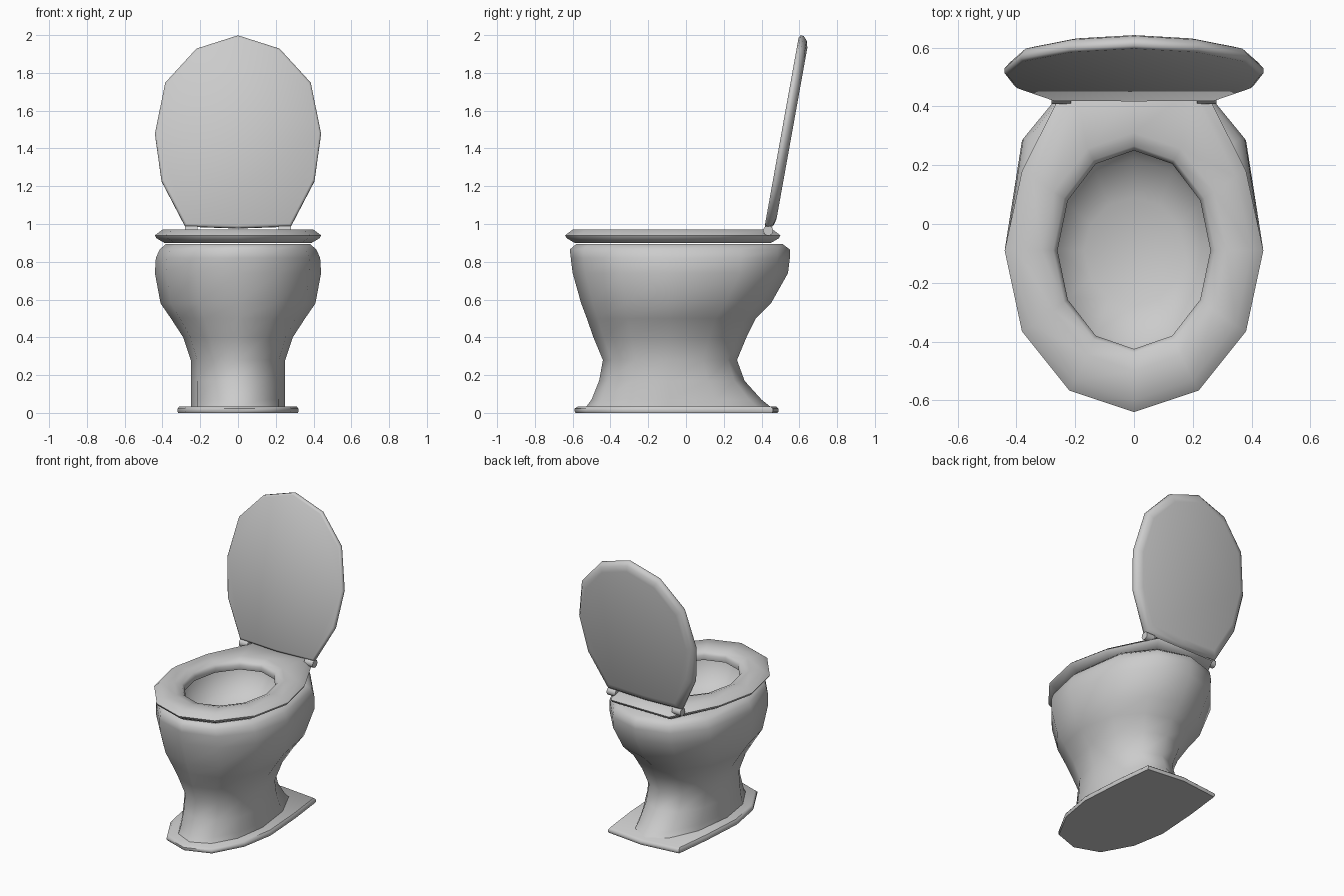
import bpy, bmesh, math
from math import sin, cos, pi
from mathutils import Vector, Matrix

cube = bpy.data.objects.get("Cube")
if cube:
    bpy.data.objects.remove(cube)

ceramic = bpy.data.materials.new("white_ceramic")
ceramic.use_nodes = True
colour = (0.6, 0.6, 0.6, 1)
ceramic.diffuse_color = colour
ceramic.node_tree.nodes["Principled BSDF"].inputs["Base Color"].default_value = colour

SIDES = 12
MID_Y = -0.09


def oval(z, half_w, front, back, square=1.0):
    """Egg-shaped ring; square below 1 makes the back half boxier."""
    ring = []
    for i in range(SIDES):
        a = 2 * pi * i / SIDES
        c = cos(a)
        if c >= 0:
            y = MID_Y + (front - MID_Y) * c
        else:
            y = MID_Y + (back - MID_Y) * abs(c) ** square
        ring.append(Vector((half_w * sin(a), y, z)))
    return ring


def mirrored(half):
    """Full outline from a half outline running from x=0 round to x=0."""
    return half + [(-x, y) for x, y in reversed(half[1:-1])]


def loft(name, rings, cyclic=False, angle=60):
    bm = bmesh.new()
    loops = [[bm.verts.new(p) for p in ring] for ring in rings]
    pairs = list(zip(loops, loops[1:]))
    if cyclic:
        pairs.append((loops[-1], loops[0]))
    else:
        bm.faces.new(loops[0])
        bm.faces.new(loops[-1])
    for lo, hi in pairs:
        n = len(lo)
        for i in range(n):
            j = (i + 1) % n
            bm.faces.new((lo[i], lo[j], hi[j], hi[i]))
    bmesh.ops.recalc_face_normals(bm, faces=bm.faces)
    mesh = bpy.data.meshes.new(name)
    bm.to_mesh(mesh)
    bm.free()
    mesh.materials.append(ceramic)
    obj = bpy.data.objects.new(name, mesh)
    bpy.context.collection.objects.link(obj)
    bpy.ops.object.select_all(action="DESELECT")
    obj.select_set(True)
    bpy.context.view_layer.objects.active = obj
    bpy.ops.object.shade_smooth_by_angle(angle=math.radians(angle))
    return obj


# Floor plate with a straight back edge
plate = mirrored([(0, -0.59), (0.17, -0.53), (0.28, -0.33), (0.32, -0.1),
                  (0.3, 0.2), (0.27, 0.46), (0, 0.49)])
loft("floor_plate", [[Vector((x * s, y * s, z)) for x, y in plate]
                     for z, s in ((0, 0.99), (0.008, 1), (0.022, 1), (0.035, 0.97))], angle=50)

# Pedestal, bowl outside, rim and bowl inside in one skin
loft("bowl_body", [oval(*r) for r in (
    (0.03, 0.25, -0.53, 0.45),
    (0.07, 0.25, -0.5, 0.4),
    (0.17, 0.25, -0.46, 0.31),
    (0.28, 0.25, -0.44, 0.27),
    (0.4, 0.29, -0.49, 0.32, 0.95),
    (0.5, 0.355, -0.525, 0.37, 0.9),
    (0.58, 0.41, -0.555, 0.45, 0.85),
    (0.74, 0.44, -0.6, 0.54, 0.75),
    (0.82, 0.435, -0.61, 0.55, 0.75),
    (0.865, 0.415, -0.615, 0.55, 0.75),
    (0.895, 0.38, -0.58, 0.51, 0.75),
    (0.895, 0.31, -0.48, 0.3),
    (0.85, 0.3, -0.47, 0.29),
    (0.76, 0.26, -0.41, 0.22),
    (0.7, 0.17, -0.28, 0.09))])


def seat_ring(z, inset):
    """Outer seat ring, its back pulled out into a straight hinge tab."""
    ring = oval(z, 0.44 - inset, -0.64 + inset, 0.45 - inset)
    for p in ring:
        if p.y > 0.3:
            p.y = 0.5 - inset
    return ring


# Seat ring
loft("seat", [
    oval(0.9, 0.27, -0.43, 0.26),
    seat_ring(0.9, 0.05),
    seat_ring(0.925, 0.008),
    seat_ring(0.94, 0),
    seat_ring(0.97, 0.04),
    oval(0.97, 0.315, -0.5, 0.31),
    oval(0.955, 0.275, -0.44, 0.265),
    oval(0.935, 0.26, -0.425, 0.25)], cyclic=True)

# Raised lid, tilted back: outline in x and height above the hinge line
lid = mirrored([(0, 0), (0.28, 0.01), (0.405, 0.25), (0.44, 0.5),
                (0.385, 0.77), (0.22, 0.95), (0, 1.02)])
tilt = Vector((0, 0.18, 1))
back = Vector((0, 1, -0.18)).normalized()
layers = ((0, 0.975), (0.008, 1), (0.025, 1), (0.045, 0.96), (0.055, 0.89))
loft("lid", [[Vector((x * s, 0.415, 0.98)) + tilt * (0.5 + (h - 0.5) * s) + back * d
              for x, h in lid] for d, s in layers])


def rod(name, x0, x1, y, z, r):
    turns = [2 * pi * i / 10 for i in range(10)]
    return loft(name, [[Vector((x, y + r * cos(a), z + r * sin(a))) for a in turns]
                       for x in (x0, x1)])


# Hinge knuckles
for side, label in ((1, "left"), (-1, "right")):
    rod("hinge_" + label, side * 0.215, side * 0.28, 0.435, 0.965, 0.027)
